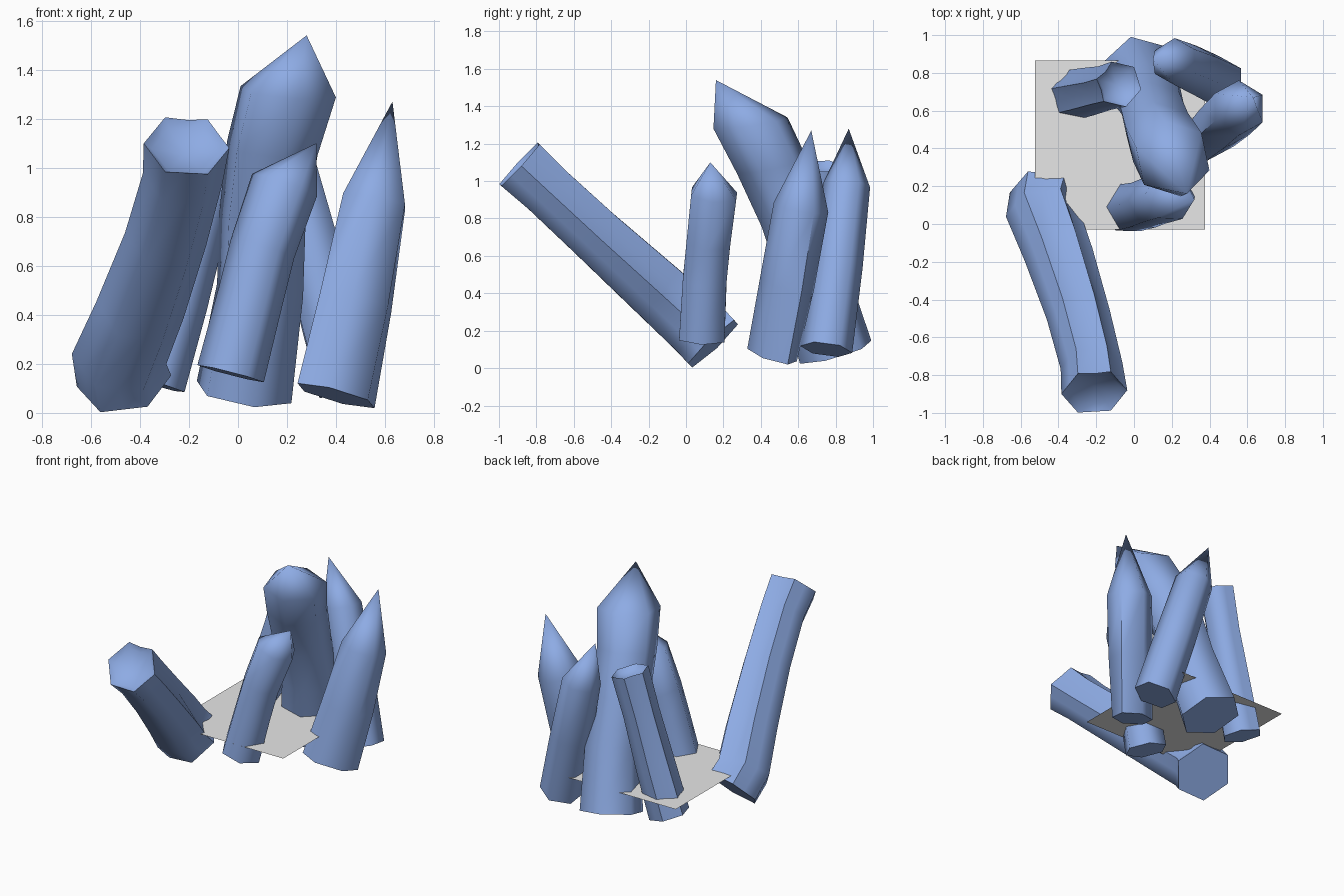
import bpy, bmesh
from math import cos, sin, pi, radians
from mathutils import Matrix, Vector

if "Cube" in bpy.data.objects:
    bpy.data.objects.remove(bpy.data.objects["Cube"])


def make_material(name, color):
    mat = bpy.data.materials.new(name)
    mat.use_nodes = True
    mat.diffuse_color = color
    mat.node_tree.nodes["Principled BSDF"].inputs["Base Color"].default_value = color
    return mat


blue = make_material("crystal blue", (0.27, 0.41, 0.78, 1))
grey = make_material("ground grey", (0.8, 0.8, 0.8, 1))


def finish(name, bm, mat):
    bmesh.ops.recalc_face_normals(bm, faces=bm.faces)
    mesh = bpy.data.meshes.new(name)
    bm.to_mesh(mesh)
    bm.free()
    mesh.materials.append(mat)
    obj = bpy.data.objects.new(name, mesh)
    bpy.context.collection.objects.link(obj)
    bpy.ops.object.select_all(action="DESELECT")
    obj.select_set(True)
    bpy.context.view_layer.objects.active = obj
    bpy.ops.object.shade_smooth_by_angle(angle=radians(62))


def crystal(name, path, phase=0, flat=1, level=0, tip=None, dents=None):
    """Sweep a hexagon along (x, y, z, radius) stations; end in a tip or a hollow.

    flat thins the base across its phase axis, level turns the last rings upright.
    """
    bm = bmesh.new()
    centers = [Vector(p[:3]) for p in path]
    last = len(path) - 1
    sides = 12 if dents else 6
    turn = Matrix.Rotation(radians(phase), 2)
    rings = []

    def bridge(a, b):
        for i in range(sides):
            j = (i + 1) % sides
            bm.faces.new((a[i], a[j], b[j], b[i]))

    for k, c in enumerate(centers):
        t = (centers[min(k + 1, last)] - centers[max(k - 1, 0)]).normalized()
        t = t.lerp(Vector((0, 0, 1)), level * k / last).normalized()
        u = Vector((1, 0, 0))
        u = (u - t * u.dot(t)).normalized()
        v = t.cross(u)
        thin = flat + (1 - flat) * k / last
        ring = []
        for i in range(sides):
            a = 2 * pi * i / sides
            r = path[k][3]
            if dents and i % 2:
                # mid-face points, some pressed inward to form grooves
                r *= dents[i][k] if i in dents else cos(pi / 6)
            p = turn @ Vector((r * cos(a), r * thin * sin(a)))
            ring.append(bm.verts.new(c + u * p.x + v * p.y))
        if rings:
            bridge(rings[-1], ring)
        rings.append(ring)

    bm.faces.new(rings[0])
    if tip:
        end = bm.verts.new(tip)
    else:
        # sunken end with a thin rim
        inner = [bm.verts.new(centers[-1].lerp(p.co, 0.8) - t * 0.03) for p in rings[-1]]
        bridge(rings[-1], inner)
        rings.append(inner)
        end = bm.verts.new(centers[-1] - t * 0.05)
    top = rings[-1]
    for i in range(sides):
        bm.faces.new((top[i], top[(i + 1) % sides], end))
    finish(name, bm, blue)


# Pointed crystals
crystal("tall_crystal",
        [(0.025, 0.8, 0.085, 0.205), (0.09, 0.68, 0.5, 0.185), (0.1, 0.58, 0.8, 0.185),
         (0.14, 0.46, 1.08, 0.195), (0.205, 0.345, 1.31, 0.205)],
        phase=-18, level=0.7, tip=(0.28, 0.16, 1.54))
crystal("small_front_crystal",
        [(-0.03, 0.085, 0.16, 0.14), (0.05, 0.1, 0.47, 0.135), (0.1, 0.12, 0.67, 0.135),
         (0.19, 0.15, 0.93, 0.14)],
        tip=(0.32, 0.13, 1.1))
crystal("right_crystal",
        [(0.4, 0.46, 0.07, 0.185), (0.48, 0.54, 0.45, 0.17), (0.555, 0.615, 0.86, 0.148)],
        phase=30, flat=0.65, tip=(0.63, 0.67, 1.27))
crystal("back_crystal",
        [(0.45, 0.75, 0.1, 0.14), (0.33, 0.81, 0.55, 0.135), (0.215, 0.86, 0.98, 0.125)],
        phase=30, tip=(0.1, 0.87, 1.28))

# Hollow-ended crystals with pressed grooves
crystal("leaning_crystal",
        [(-0.465, 0.145, 0.13, 0.195), (-0.485, 0.06, 0.22, 0.195), (-0.4, -0.16, 0.42, 0.185),
         (-0.295, -0.48, 0.71, 0.17), (-0.225, -0.75, 0.96, 0.165), (-0.21, -0.89, 1.09, 0.175)],
        dents={3: (0.86, 0.8, 0.68, 0.75, 0.72, 0.82), 1: (0.86, 0.75, 0.7, 0.8, 0.8, 0.86)})
crystal("left_crystal",
        [(-0.345, 0.68, 0.12, 0.135), (-0.25, 0.7, 0.45, 0.13), (-0.155, 0.72, 0.8, 0.12),
         (-0.08, 0.74, 1.08, 0.125)],
        phase=-12, dents={5: (0.86, 0.75, 0.68, 0.78), 7: (0.86, 0.8, 0.75, 0.82)})

# Flat ground sheet
bm = bmesh.new()
corners = [(-0.525, -0.03), (0.375, -0.03), (0.375, 0.865), (-0.525, 0.865)]
bm.faces.new([bm.verts.new((x, y, 0.27)) for x, y in corners])
finish("ground_sheet", bm, grey)
